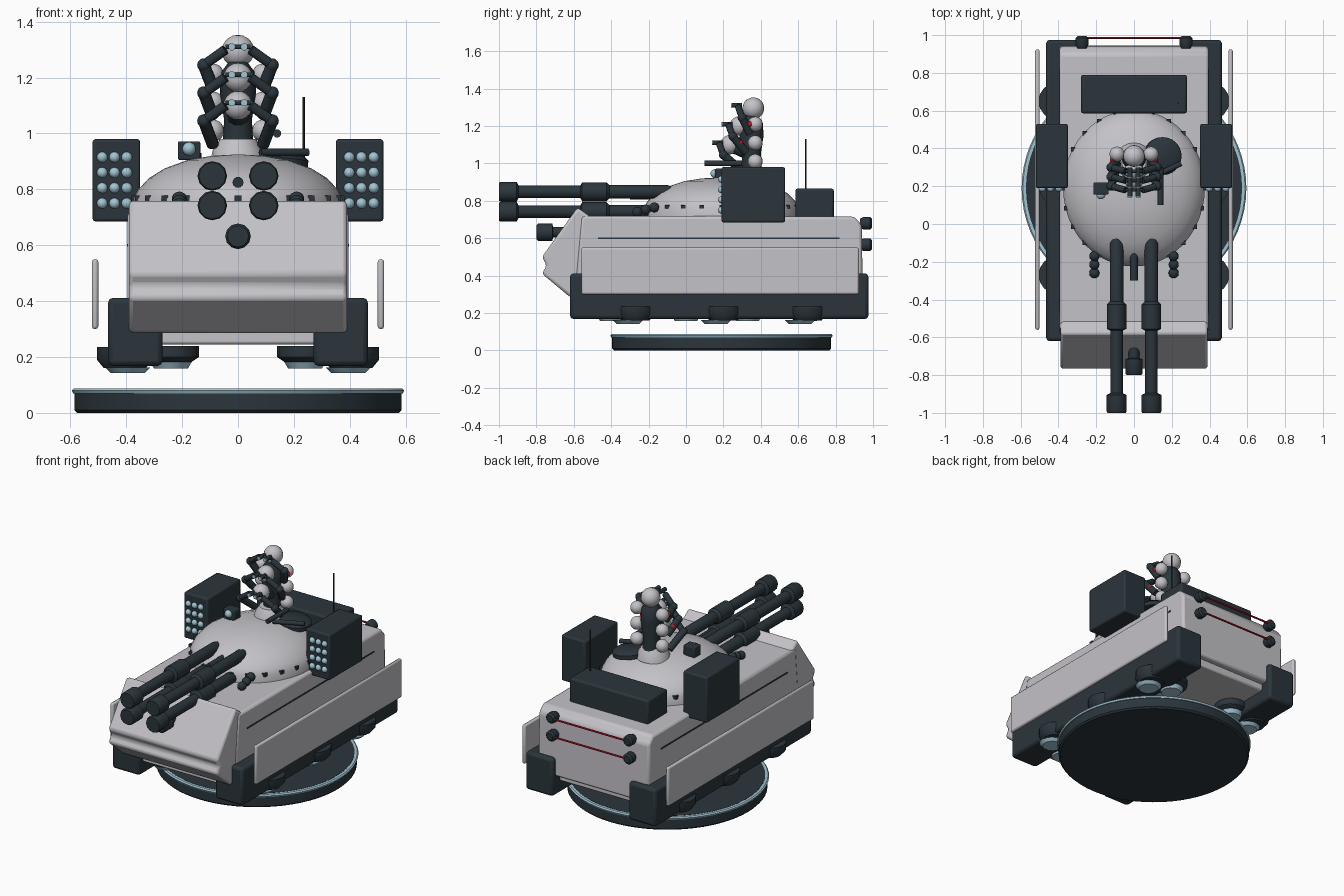
import bpy, bmesh, math
from mathutils import Vector

cube = bpy.data.objects.get("Cube")
if cube:
    bpy.data.objects.remove(cube, do_unlink=True)


def material(name, rgb):
    m = bpy.data.materials.new(name)
    m.use_nodes = True
    m.diffuse_color = (*rgb, 1)
    m.node_tree.nodes["Principled BSDF"].inputs["Base Color"].default_value = (*rgb, 1)
    return m


LIGHT = material("pale grey", (0.55, 0.54, 0.57))
DARK = material("dark slate", (0.024, 0.036, 0.045))
BLUE = material("light blue", (0.36, 0.56, 0.66))
RED = material("red", (0.5, 0.01, 0.02))


def finish(name, bm, mat, bevel=0, segments=2):
    bmesh.ops.recalc_face_normals(bm, faces=bm.faces)
    me = bpy.data.meshes.new(name)
    bm.to_mesh(me)
    bm.free()
    ob = bpy.data.objects.new(name, me)
    bpy.context.collection.objects.link(ob)
    me.materials.append(mat)
    bpy.ops.object.select_all(action="DESELECT")
    ob.select_set(True)
    bpy.context.view_layer.objects.active = ob
    bpy.ops.object.shade_smooth_by_angle(angle=math.radians(40))
    if bevel:
        mod = ob.modifiers.new("Bevel", "BEVEL")
        mod.width, mod.segments = bevel, segments
    return ob


def box(name, lo, hi, mat, bevel=0.01):
    lo, hi = Vector(lo), Vector(hi)
    bm = bmesh.new()
    bmesh.ops.create_cube(bm, size=1)
    for v in bm.verts:
        v.co = (lo + hi) / 2 + v.co * (hi - lo)
    return finish(name, bm, mat, bevel)


def lathe(name, origin, axis, profile, mat, sides=12, scale=(1, 1, 1)):
    """Turn (distance, radius) pairs round an axis through origin."""
    turn = Vector(axis).to_track_quat("Z", "Y").to_matrix()
    bm = bmesh.new()
    rings = []
    for d, r in profile:
        ring = []
        for i in range(sides):
            a = math.tau * i / sides
            p = turn @ Vector((r * math.cos(a), r * math.sin(a), d))
            ring.append(bm.verts.new(Vector(origin) + p * Vector(scale)))
        rings.append(ring)
    for a, b in zip(rings, rings[1:]):
        for i in range(sides):
            j = (i + 1) % sides
            bm.faces.new((a[i], a[j], b[j], b[i]))
    bm.faces.new(rings[0])
    bm.faces.new(rings[-1])
    return finish(name, bm, mat)


def rod(name, a, b, r, mat, sides=10):
    d = Vector(b) - Vector(a)
    return lathe(name, a, d, [(0, r), (d.length, r)], mat, sides)


def ball(name, centre, r, mat):
    bm = bmesh.new()
    bmesh.ops.create_uvsphere(bm, u_segments=16, v_segments=10, radius=r)
    bmesh.ops.translate(bm, verts=bm.verts, vec=centre)
    return finish(name, bm, mat)


def extrude_x(name, outline, half, mat, bevel):
    """Side outline of (y, z) points made into a solid across x."""
    bm = bmesh.new()
    face = bm.faces.new([bm.verts.new((-half, y, z)) for y, z in outline])
    out = bmesh.ops.extrude_face_region(bm, geom=[face])
    moved = [g for g in out["geom"] if isinstance(g, bmesh.types.BMVert)]
    bmesh.ops.translate(bm, verts=moved, vec=(2 * half, 0, 0))
    return finish(name, bm, mat, bevel)


# Display base
lathe("base_disc", (0, 0.19, 0), (0, 0, 1), [(0, 0.575), (0.01, 0.585), (0.075, 0.585)], DARK, 64)
lathe("base_rim", (0, 0.19, 0), (0, 0, 1), [(0.07, 0.57), (0.07, 0.59), (0.08, 0.595), (0.087, 0.588),
      (0.087, 0.57)], BLUE, 64)
lathe("base_top", (0, 0.19, 0), (0, 0, 1), [(0.08, 0.572), (0.088, 0.572)], DARK, 64)

# Hull
extrude_x("hull", [(-0.6, 0.29), (-0.56, 0.72), (0.9, 0.715), (0.94, 0.67), (0.945, 0.29)], 0.395, LIGHT, 0.015)
extrude_x("nose", [(-0.49, 0.7), (-0.58, 0.765), (-0.77, 0.5), (-0.745, 0.455), (-0.77, 0.41),
                   (-0.62, 0.285), (-0.5, 0.29)], 0.39, LIGHT, 0.015)
box("lower_hull", (-0.28, -0.58, 0.245), (0.28, 0.9, 0.32), LIGHT)

# Turret dome with a ring of fasteners
lathe("turret_dome", (0, 0.19, 0), (0, 0, 1),
      [(0.70, 1), (0.765, 1), (0.80, 0.95), (0.84, 0.85), (0.875, 0.7), (0.905, 0.48), (0.92, 0.25), (0.925, 0.02)],
      LIGHT, 48, (0.375, 0.415, 1))
for i in range(24):
    a = math.tau * i / 24
    x, y = 0.37 * math.cos(a), 0.19 + 0.41 * math.sin(a)
    box("dome_fastener", (x - 0.012, y - 0.012, 0.758), (x + 0.012, y + 0.012, 0.778), DARK, 0)
lathe("turret_neck", (0, 0.33, 0.9), (0, 0, 1), [(0, 0.1), (0.04, 0.09), (0.08, 0.065)], LIGHT, 20)

# Parts repeated on both flanks
for s in (-1, 1):
    def flank(name, x0, x1, y0, y1, z0, z1, mat, bevel=0.01):
        xs = sorted((s * x0, s * x1))
        return box(name, (xs[0], y0, z0), (xs[1], y1, z1), mat, bevel)

    flank("side_skid", 0.27, 0.465, -0.62, 0.975, 0.168, 0.412, DARK, 0.018)
    flank("side_skirt", 0.5, 0.523, -0.56, 0.925, 0.3, 0.55, LIGHT, 0.01)
    flank("side_stripe", 0.39, 0.398, -0.47, 0.82, 0.595, 0.604, DARK, 0)
    for y in (-0.27, 0.2, 0.65):
        lathe("outer_thruster", (s * 0.405, y, 0.16), (0, 0, 1),
              [(0, 0.075), (0.03, 0.1), (0.075, 0.1)], DARK, 16)
        lathe("outer_thruster_glow", (s * 0.395, y - 0.04, 0.142), (0, 0, 1),
              [(0, 0.06), (0.02, 0.08)], BLUE, 16)
    for y in (-0.4, 0.0, 0.33, 0.64):
        lathe("inner_thruster", (s * 0.24, y, 0.18), (0, 0, 1),
              [(0, 0.07), (0.02, 0.1), (0.06, 0.1)], DARK, 16)
        lathe("inner_thruster_glow", (s * 0.24, y, 0.158), (0, 0, 1),
              [(0, 0.06), (0.025, 0.075)], BLUE, 16)

    # Rocket launcher with its tubes
    flank("rocket_launcher", 0.35, 0.52, 0.19, 0.53, 0.685, 0.98, DARK, 0.01)
    for col in range(3):
        for row in range(4):
            ball("rocket_tip", (s * (0.398 + 0.044 * col), 0.19, 0.75 + 0.055 * row), 0.019, BLUE)

    # Twin cannons, one above the other
    for z in (0.742, 0.848):
        lathe("cannon", (s * 0.092, -1, z), (0, 1, 0),
              [(0, 0.048), (0.01, 0.053), (0.095, 0.053), (0.105, 0.033), (0.435, 0.033), (0.445, 0.051),
               (0.575, 0.051), (0.59, 0.036), (0.9, 0.036), (0.99, 0.008)], DARK)

    # Small claws on the front deck
    for k in range(3):
        ball("deck_claw", (s * 0.21, -0.17 - 0.045 * k, 0.765 - 0.012 * k), 0.027, DARK)
    rod("claw_arm", (s * 0.2, -0.1, 0.77), (s * 0.21, -0.28, 0.74), 0.014, DARK)

    # Rear rail knobs
    for z in (0.565, 0.68):
        lathe("rear_knob", (s * 0.275, 0.93, z), (0, 1, 0),
              [(0, 0.024), (0.02, 0.034), (0.055, 0.034), (0.065, 0.022)], DARK)

for z in (0.565, 0.68):
    rod("rear_rail", (-0.27, 0.985, z), (0.27, 0.985, z), 0.006, RED, 8)

# Stowage box, aerial and forward guns
box("rear_stowage", (-0.28, 0.585, 0.7), (0.28, 0.79, 0.866), DARK, 0.012)
rod("aerial", (0.235, 0.64, 0.86), (0.235, 0.64, 1.13), 0.004, DARK, 6)
lathe("nose_gun", (0, -0.8, 0.632), (0, 1, 0),
      [(0, 0.038), (0.01, 0.046), (0.085, 0.046), (0.09, 0.028), (0.18, 0.028)], DARK)
rod("centre_gun", (0, -0.3, 0.825), (0, -0.1, 0.825), 0.02, DARK)

# Sensor, hatch and roof gun
box("sensor", (-0.215, 0.155, 0.905), (-0.135, 0.22, 0.972), DARK, 0.006)
ball("sensor_lens", (-0.175, 0.155, 0.945), 0.024, BLUE)
rod("sensor_post", (-0.15, 0.2, 0.86), (-0.15, 0.2, 0.93), 0.02, DARK)
lathe("hatch", (0.15, 0.36, 0.89), (0.12, 0, 1), [(0, 0.1), (0.025, 0.1), (0.04, 0.08)], DARK, 24)
rod("roof_gun_mount", (0.08, 0.24, 0.932), (0.25, 0.32, 0.932), 0.014, DARK)
rod("roof_gun", (0.14, 0.1, 1.0), (0.14, 0.3, 1.0), 0.015, DARK)

# Lookout crew: a torso with three tiers of heads, arms and field glasses
lathe("crew_torso", (0, 0.35, 0.95), (0, 0, 1),
      [(0, 0.055), (0.1, 0.05), (0.2, 0.065), (0.27, 0.06), (0.31, 0.03)], DARK, 16)
ball("top_head", (0, 0.36, 1.295), 0.058, LIGHT)
for tier in range(3):
    z = 1.3 - 0.1 * tier
    y = 0.28 - 0.05 * tier
    if tier:
        ball("crew_head", (0, y + 0.055, z), 0.052, LIGHT)
        rod("crew_neck", (0, y + 0.06, z), (0, 0.35, z - 0.05), 0.04, DARK)
    rod("glasses_bar", (-0.045, y, z + 0.01), (0.045, y, z + 0.01), 0.009, DARK)
    for s in (-1, 1):
        shoulder = (s * 0.09, 0.34 - 0.02 * tier, z - 0.14)
        elbow = (s * 0.122, y + 0.02, z - 0.055)
        hand = (s * 0.045, y, z + 0.0)
        rod("upper_arm", shoulder, elbow, 0.022, DARK)
        ball("elbow", elbow, 0.024, DARK)
        rod("forearm", elbow, hand, 0.018, DARK)
        ball("shoulder_guard", (s * 0.09, 0.37, z - 0.09), 0.04, LIGHT)
        rod("glasses", (s * 0.022, y - 0.035, z + 0.01), (s * 0.022, y + 0.02, z + 0.01), 0.013, DARK)
        rod("glasses_lens", (s * 0.022, y - 0.04, z + 0.01), (s * 0.022, y - 0.034, z + 0.01), 0.012, BLUE)
        ball("arm_badge", (s * 0.112, y + 0.06, z - 0.09), 0.016, RED)
